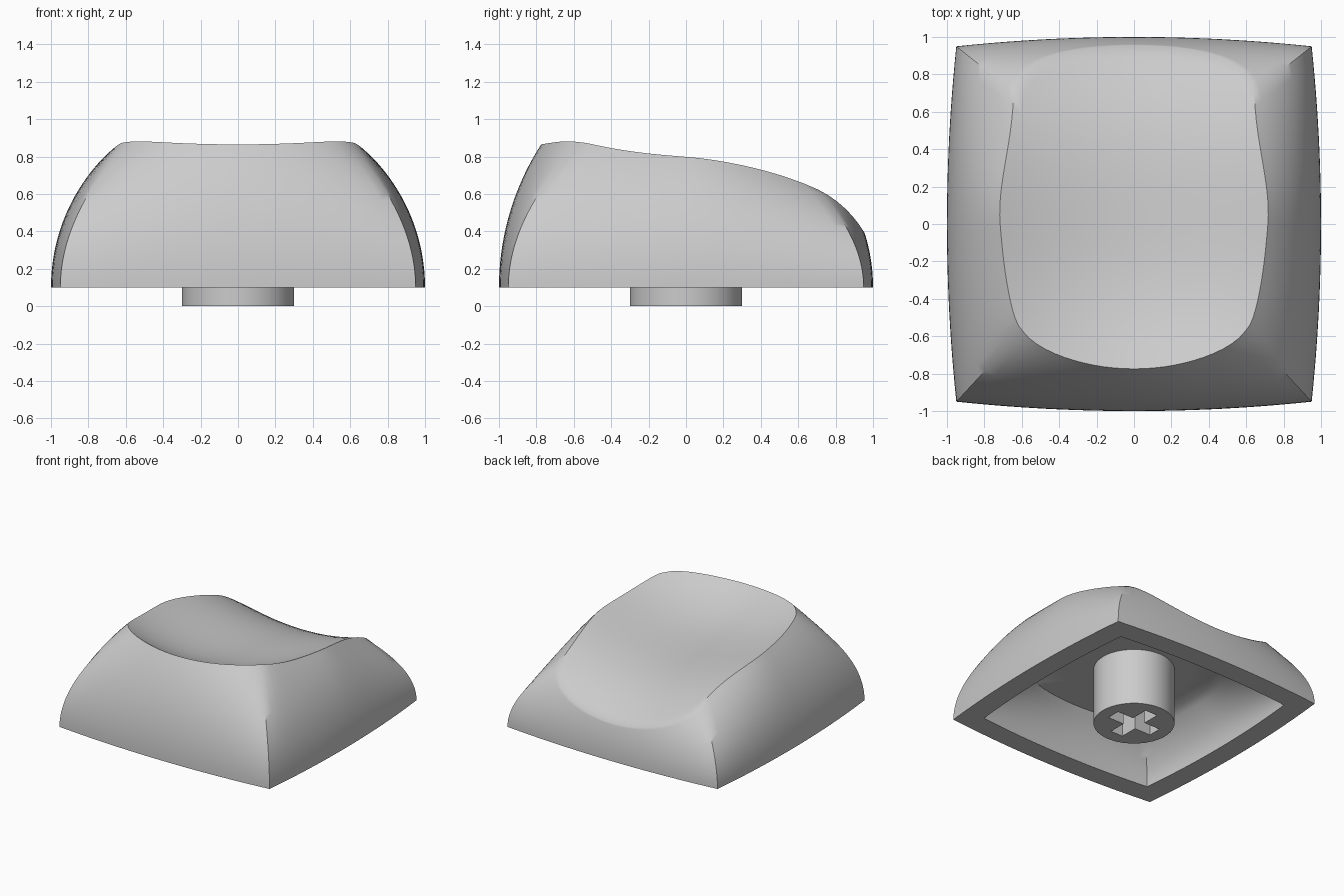
import bpy, bmesh, math

cube = bpy.data.objects.get("Cube")
if cube:
    bpy.data.objects.remove(cube)

BASE = 0.1     # height of the skirt's lower edge
SIDE = 24      # points along each side of the cap
STEPS = 20     # rings up the wall

plastic = bpy.data.materials.new("grey plastic")
plastic.use_nodes = True
GREY = (0.6, 0.6, 0.6, 1)
plastic.diffuse_color = GREY
plastic.node_tree.nodes["Principled BSDF"].inputs["Base Color"].default_value = GREY


def loft(name, rings, start, end, angle):
    """Skin closed rings and close both ends with a fan to a centre point."""
    bm = bmesh.new()
    loops = [[bm.verts.new(p) for p in ring] for ring in rings]
    n = len(loops[0])
    for a, b in zip(loops, loops[1:]):
        for i in range(n):
            j = (i + 1) % n
            bm.faces.new((a[i], a[j], b[j], b[i]))
    for loop, tip in ((loops[0], start), (loops[-1], end)):
        centre = bm.verts.new(tip)
        for i in range(n):
            bm.faces.new((loop[i], loop[(i + 1) % n], centre))
    bmesh.ops.recalc_face_normals(bm, faces=bm.faces)
    mesh = bpy.data.meshes.new(name)
    bm.to_mesh(mesh)
    bm.free()
    mesh.materials.append(plastic)
    obj = bpy.data.objects.new(name, mesh)
    bpy.context.collection.objects.link(obj)
    bpy.ops.object.select_all(action="DESELECT")
    obj.select_set(True)
    bpy.context.view_layer.objects.active = obj
    bpy.ops.object.shade_smooth_by_angle(angle=math.radians(angle))
    return obj


def arc(h, radius):
    """Half-width of a wall that starts upright and curves inward."""
    return 1 - radius + math.sqrt(radius ** 2 - h ** 2)


def wall(i, h):
    """Point i of the bulged, round-cornered section at height h over the base."""
    side, step = divmod(i, SIDE)
    t = 2 * step / SIDE - 1
    q = h * h
    front = (0.95 - 0.52 * q, 0.95 - 0.57 * q)
    back = (0.95 - 1.05 * q, 0.95 - 0.82 * q)
    if side % 2 == 0:                       # right and left walls
        s = 1 if side == 0 else -1
        cx, cy = back if s * t > 0 else front
        mid = arc(h, 1.0)
        x, y = s * (mid - (mid - cx) * t * t), s * t * cy
    elif side == 1:                         # back wall
        mid = arc(h, 0.97)
        x, y = -t * back[0], mid - (mid - back[1]) * t * t
    else:                                   # front wall
        mid = arc(h, 1.41)
        x, y = t * front[0], -mid + (mid - front[1]) * t * t
    pull = 1 - 0.1 * q * abs(t) ** 8        # softens corners higher up
    return x * pull, y * pull


def dish(x, y):
    """Height of the scooped finger surface."""
    spine = 0.655 - 0.07 * y + 0.046 * y ** 2 - 0.276 * y ** 3
    return spine + (0.28 - 0.08 * y) * x * x


def rim_height(i):
    """Height over the base where wall line i meets the dish."""
    low, high = 0.0, 0.9
    for _ in range(30):
        h = (low + high) / 2
        if BASE + h < dish(*wall(i, h)):
            low = h
        else:
            high = h
    return low


# Keycap shell: cavity, skirt edge, outer wall, then dish
points = range(4 * SIDE)
rims = [rim_height(i) for i in points]
DEPTH, INSET, CAVITY_STEPS = 0.36, 0.83, 10
rings = []
for scale in (0.35, 0.7):
    rings.append([(INSET * scale * x, INSET * scale * y, BASE + DEPTH)
                  for x, y in (wall(i, DEPTH * 1.9) for i in points)])
for k in range(CAVITY_STEPS, -1, -1):
    h = DEPTH * k / CAVITY_STEPS
    rings.append([(INSET * x, INSET * y, BASE + h)
                  for x, y in (wall(i, h * 1.9) for i in points)])
for k in range(STEPS + 1):
    rings.append([(*wall(i, rims[i] * k / STEPS), BASE + rims[i] * k / STEPS)
                  for i in points])
edge = rings[-1]
DISH_STEPS = 14
for k in range(DISH_STEPS - 1, 0, -1):
    f = k / DISH_STEPS
    rings.append([(x * f, y * f, dish(x * f, y * f)) for x, y, z in edge])
loft("keycap_shell", rings, (0, 0, BASE + DEPTH), (0, 0, dish(0, 0)), 40)

# Stem with a cross-shaped socket in its lower end
ARM, HALF, RADIUS, SOCKET = 0.2, 0.055, 0.3, 0.3
corner = math.atan2(HALF, ARM)
eighth = [0, corner / 2, corner, 0.42, 0.6, math.pi / 4]
quarter = eighth + [math.pi / 2 - a for a in reversed(eighth[1:-1])]
angles = [a + q * math.pi / 2 for q in range(4) for a in quarter]


def circle(z):
    return [(RADIUS * math.cos(a), RADIUS * math.sin(a), z) for a in angles]


def cross(z):
    ring = []
    for a in angles:
        c, s = abs(math.cos(a)), abs(math.sin(a))
        r = min(ARM / max(c, s), HALF / max(min(c, s), 1e-6))
        ring.append((r * math.cos(a), r * math.sin(a), z))
    return ring


loft("stem", [circle(BASE + DEPTH + 0.02), circle(0), cross(0), cross(SOCKET)],
     (0, 0, BASE + DEPTH + 0.02), (0, 0, SOCKET), 30)
